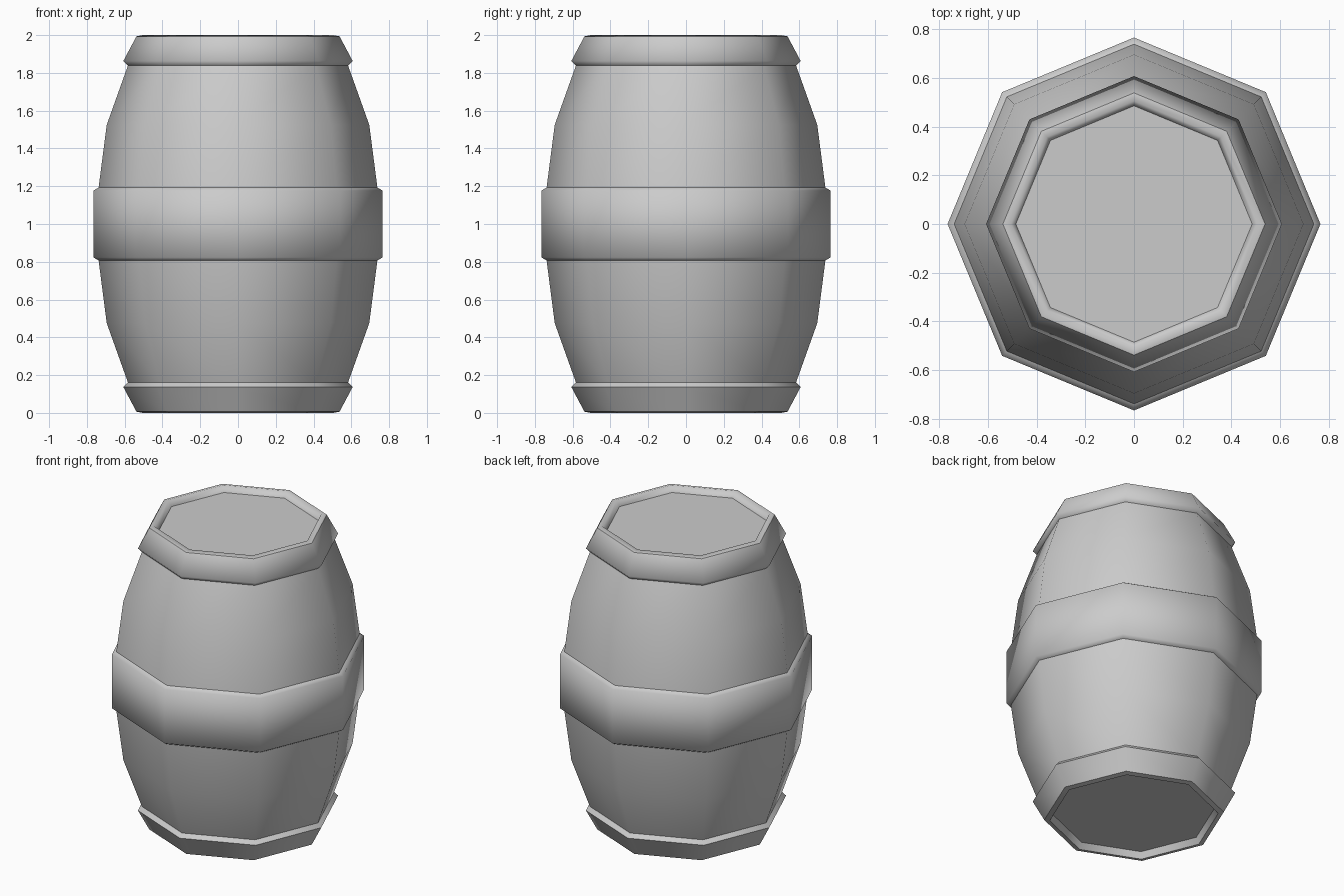
import bpy, bmesh, math

if "Cube" in bpy.data.objects:
    bpy.data.objects.remove(bpy.data.objects["Cube"])

SIDES = 8


def lathe(name, profile, cap=False, flip=False):
    """Spin (radius, height above mid) points into an octagonal strip; flip mirrors it below mid."""
    bm = bmesh.new()
    rings = []
    for r, h in profile:
        z = 1 - h if flip else 1 + h
        rings.append([bm.verts.new((r * math.cos(math.tau * i / SIDES),
                                    r * math.sin(math.tau * i / SIDES), z))
                      for i in range(SIDES)])
    for a, b in zip(rings, rings[1:]):
        for i in range(SIDES):
            j = (i + 1) % SIDES
            f = bm.faces.new((a[i], a[j], b[j], b[i]))
            f.smooth = True
    if cap:
        bm.faces.new(rings[-1])
    if flip:
        bmesh.ops.reverse_faces(bm, faces=bm.faces[:])
    # keep steep creases around the barrel sharp, the staves smooth
    for e in bm.edges:
        level = abs(e.verts[0].co.z - e.verts[1].co.z) < 1e-5
        if level and len(e.link_faces) == 2 and e.calc_face_angle(0) > math.radians(35):
            e.smooth = False
    mesh = bpy.data.meshes.new(name)
    bm.to_mesh(mesh)
    bm.free()
    obj = bpy.data.objects.new(name, mesh)
    bpy.context.collection.objects.link(obj)
    return obj


# Wide hoop around the middle
lathe("middle_hoop", [(0.738, -0.193), (0.765, -0.177), (0.765, 0.177), (0.738, 0.193)])

for label, flip in (("upper", False), ("lower", True)):
    # Bulging staves
    lathe(label + "_staves", [(0.738, 0.193), (0.695, 0.525), (0.583, 0.838)], flip=flip)
    # Flared end hoop
    lathe(label + "_hoop", [(0.583, 0.838), (0.607, 0.863), (0.538, 0.993)], flip=flip)
    # Rim and recessed lid
    lathe(label + "_lid", [(0.538, 0.993), (0.505, 1.0), (0.485, 0.96)], cap=True, flip=flip)
